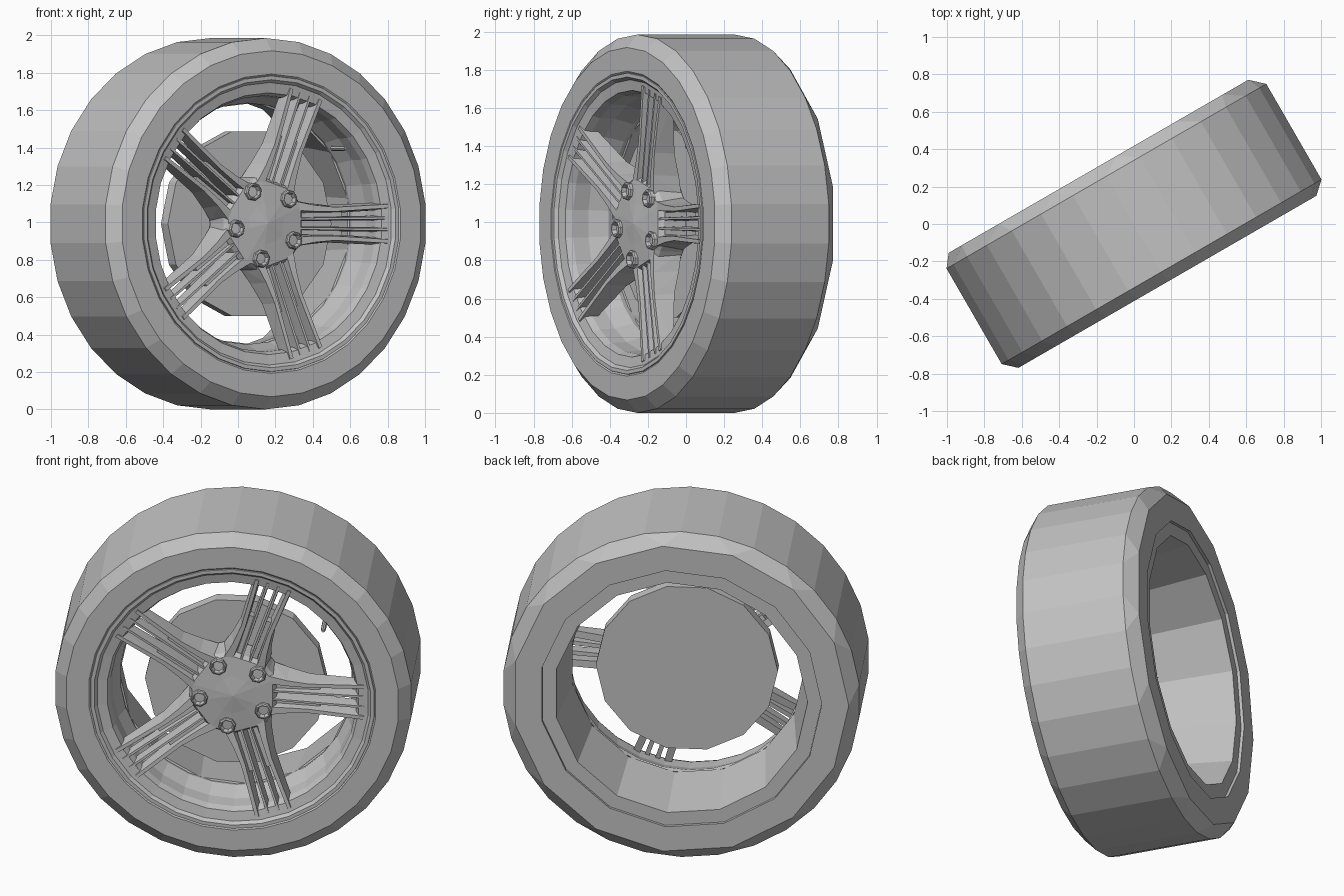
import bpy, bmesh
from math import sin, cos, radians
from mathutils import Matrix, Vector

if "Cube" in bpy.data.objects:
    bpy.data.objects.remove(bpy.data.objects["Cube"], do_unlink=True)

grey = bpy.data.materials.new("mid grey")
grey.use_nodes = True
COLOUR = (0.54, 0.54, 0.54, 1)
grey.diffuse_color = COLOUR
grey.node_tree.nodes["Principled BSDF"].inputs["Base Color"].default_value = COLOUR

R = 0.9925
PLACE = Matrix.Translation((0, 0, R)) @ Matrix.Rotation(radians(30), 4, 'Z')
SPOKES = [72 * k for k in range(5)]


def polar(r, deg, t):
    """Point at a radius and angle on the wheel, t along the axle towards the front."""
    return Vector((r * cos(radians(deg)), -t, r * sin(radians(deg))))


def finish(name, bm):
    bmesh.ops.recalc_face_normals(bm, faces=bm.faces[:])
    bm.transform(PLACE)
    mesh = bpy.data.meshes.new(name)
    bm.to_mesh(mesh)
    bm.free()
    mesh.materials.append(grey)
    ob = bpy.data.objects.new(name, mesh)
    bpy.context.collection.objects.link(ob)


def ring(bm, r, t, n, phase, centre=Vector()):
    return [bm.verts.new(centre + polar(r, phase + 360 * i / n, t)) for i in range(n)]


def bridge(bm, a, b):
    """Join two rings; a ring may have twice the sides of the other."""
    if len(a) < len(b):
        a, b = b, a
    n, m = len(a), len(b)
    for i in range(n):
        j = (i + 1) % n
        if n == m:
            bm.faces.new((a[i], a[j], b[j], b[i]))
        elif i % 2 == 0:
            bm.faces.new((a[i], a[j], b[i // 2]))
        else:
            bm.faces.new((a[i], a[j], b[(i // 2 + 1) % m], b[i // 2]))


def lathe(bm, profile, n, phase, closed=True, centre=Vector()):
    rings = [ring(bm, r, t, n, phase, centre) for r, t in profile]
    for a, b in zip(rings, rings[1:]):
        bridge(bm, a, b)
    if closed:
        bridge(bm, rings[-1], rings[0])
    else:
        bm.faces.new(rings[0])
        bm.faces.new(rings[-1])


def hull(bm, points):
    verts = [bm.verts.new(p) for p in points]
    bmesh.ops.convex_hull(bm, input=verts)


# Tyre: fine front and tread, coarser back sidewall
bm = bmesh.new()
front = [(0.79, 0.35), (0.80, 0.357), (0.925, 0.357), (R, 0.295), (R, -0.295)]
back = [(0.935, -0.362), (0.785, -0.362)]
rings = [ring(bm, r, t, 30, 6) for r, t in front] + [ring(bm, r, t, 15, 12) for r, t in back]
for i, a in enumerate(rings):
    bridge(bm, a, rings[(i + 1) % len(rings)])
finish("tyre", bm)

# Rim front: stepped lip and a broad flat flange around the spoke tips
bm = bmesh.new()
lathe(bm, [(0.795, 0.34), (0.79, 0.357), (0.77, 0.357), (0.755, 0.338), (0.7, 0.328),
           (0.685, 0.29), (0.68, 0.2), (0.645, 0.1), (0.65, 0.07), (0.75, 0.2)], 30, 6)
finish("rim_front", bm)

# Barrel tapering in from the flanged open back
bm = bmesh.new()
lathe(bm, [(0.784, -0.345), (0.705, -0.345), (0.65, 0.07), (0.675, 0.08),
           (0.73, -0.3), (0.784, -0.32)], 15, 12)
finish("barrel", bm)

# Brake disc
bm = bmesh.new()
lathe(bm, [(0.505, 0.05), (0.505, 0.125)], 14, 0, closed=False)
finish("brake_disc", bm)

# Star-shaped hub with a shallow cone face
bm = bmesh.new()
outline = [(r, a + d) for a in SPOKES
           for d, r in ((-23, 0.25), (23, 0.25), (36, 0.24))]
layers = [[bm.verts.new(polar(r * s, a, t)) for r, a in outline]
          for s, t in ((1.06, 0.14), (1.02, 0.27), (0.95, 0.295), (0.45, 0.305))]
for a, b in zip(layers, layers[1:]):
    bridge(bm, a, b)
bm.faces.new(layers[0])
tip = bm.verts.new(polar(0, 0, 0.318))
last = layers[-1]
for i, v in enumerate(last):
    bm.faces.new((v, last[(i + 1) % len(last)], tip))
finish("hub", bm)


def bar(bm, angle, side, sections):
    """Loft between sections (radius, inner edge, outer edge, back, front)."""
    turn = Matrix.Rotation(radians(-angle), 4, 'Y')
    for first, second in zip(sections, sections[1:]):
        pts = []
        for r, lo, hi, back_t, front_t in (first, second):
            inset = 0.25 * (hi - lo)
            pts += [(r, -back_t, side * lo), (r, -back_t, side * hi),
                    (r, -front_t, side * (lo + inset)), (r, -front_t, side * (hi - inset))]
        hull(bm, [turn @ Vector(p) for p in pts])


# Five spokes, each of two outer bars, two inner ribs and groove floors
OUTER = [(0.2, 0.048, 0.14, 0.14, 0.295), (0.3, 0.05, 0.115, 0.16, 0.305),
         (0.42, 0.054, 0.1, 0.2, 0.315), (0.728, 0.074, 0.114, 0.27, 0.342)]
INNER = [(0.2, 0.014, 0.036, 0.18, 0.29), (0.728, 0.018, 0.044, 0.27, 0.337)]
FLOOR = [(0.2, 0.02, 0.07, 0.16, 0.26), (0.48, 0.025, 0.075, 0.22, 0.275)]
for name, shape in (("spoke_bars", OUTER), ("spoke_ribs", INNER), ("spoke_grooves", FLOOR)):
    bm = bmesh.new()
    for angle in SPOKES:
        for side in (1, -1):
            bar(bm, angle, side, shape)
    finish(name, bm)

# Wheel bolts with recessed heads
bm = bmesh.new()
for angle in SPOKES:
    lathe(bm, [(0.05, 0.26), (0.048, 0.315), (0.042, 0.322), (0.036, 0.322), (0.028, 0.295)],
          8, 10, closed=False, centre=polar(0.19, angle + 44, 0))
finish("wheel_bolts", bm)

# Valve stem
bm = bmesh.new()
lathe(bm, [(0.014, 0.15), (0.014, 0.27), (0.008, 0.29)], 8, 0, closed=False,
      centre=polar(0.64, 39, 0))
finish("valve_stem", bm)
